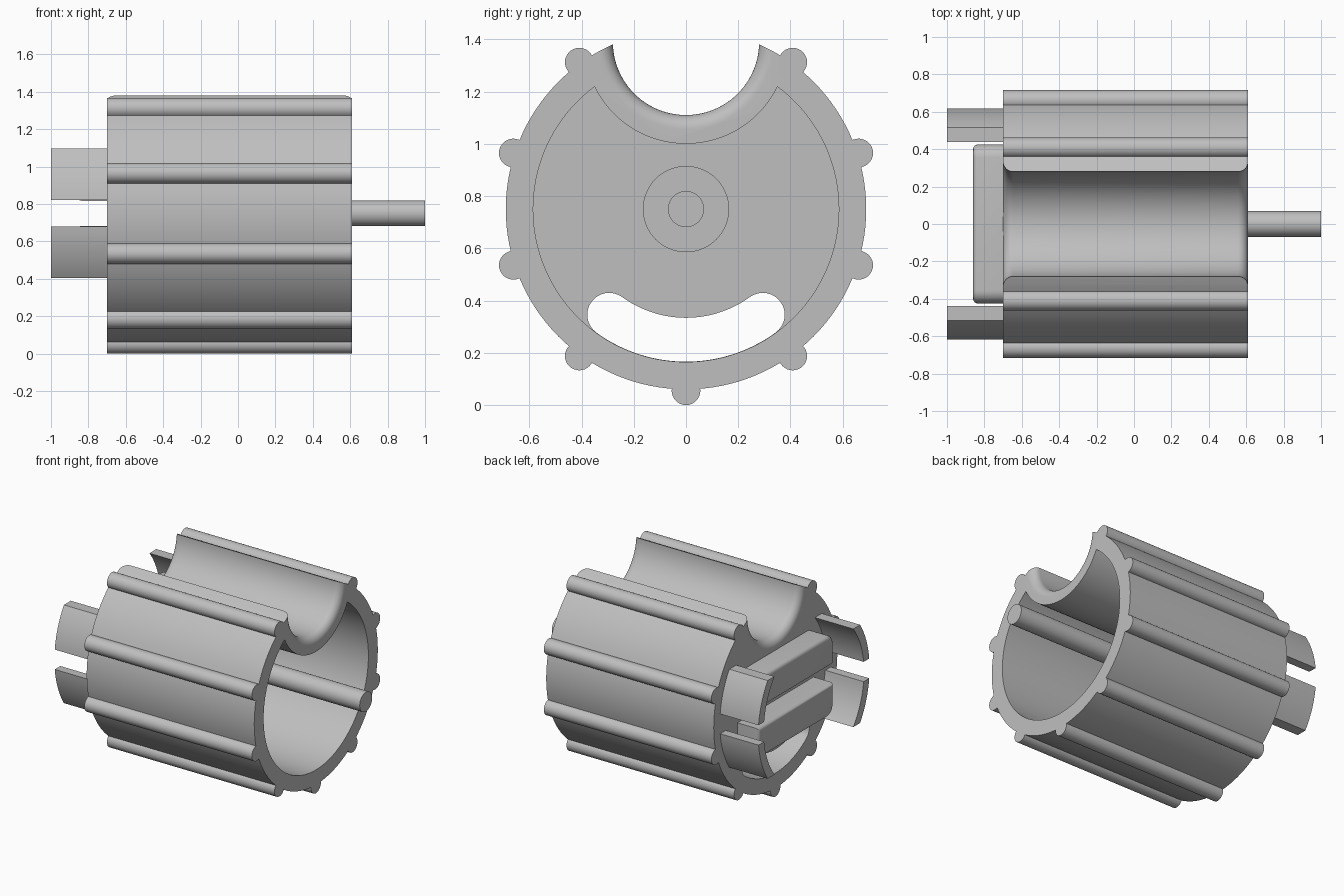
import bpy
import bmesh
from math import sin, cos, asin, pi, radians

old = bpy.data.objects.get("Cube")
if old:
    bpy.data.objects.remove(old, do_unlink=True)

CZ = 0.75                      # height of the main axis, which runs along x
GZ = 1.39                      # height of the groove axis
BACK, FRONT = -0.7, 0.61       # ends of the housing
WALL = 0.1                     # thickness of the end wall

grey = bpy.data.materials.new("light_grey")
grey.use_nodes = True
grey.diffuse_color = (0.52, 0.52, 0.52, 1)
grey.node_tree.nodes["Principled BSDF"].inputs["Base Color"].default_value = grey.diffuse_color


def loft(name, rings, edge_bevel=0):
    """Skin a list of (x, outline) rings, outline being (y, z) points."""
    bm = bmesh.new()
    loops = [[bm.verts.new((x, y, z)) for y, z in pts] for x, pts in rings]
    n = len(loops[0])
    for a, b in zip(loops, loops[1:]):
        for i in range(n):
            j = (i + 1) % n
            bm.faces.new((a[i], a[j], b[j], b[i]))
    end = bm.faces.new(loops[0])
    bm.faces.new(loops[-1])
    bmesh.ops.recalc_face_normals(bm, faces=bm.faces)
    if edge_bevel:
        bmesh.ops.bevel(bm, geom=list(end.edges), offset=edge_bevel, segments=4,
                        profile=0.5, affect='EDGES')
    mesh = bpy.data.meshes.new(name)
    bm.to_mesh(mesh)
    bm.free()
    mesh.materials.append(grey)
    obj = bpy.data.objects.new(name, mesh)
    bpy.context.collection.objects.link(obj)
    return obj


def arc(cy, cz, r, a0, a1, n=24):
    return [(cy + r * cos(a0 + (a1 - a0) * i / n), cz + r * sin(a0 + (a1 - a0) * i / n))
            for i in range(n + 1)]


def circle(cy, cz, r, n=96):
    return arc(cy, cz, r, 0, 2 * pi, n)[:-1]


def prism(name, pts, x0, x1, edge_bevel=0):
    return loft(name, [(x0, pts), (x1, pts)], edge_bevel)


def combine(target, tool, operation):
    tool.hide_render = True
    bpy.context.view_layer.objects.active = target
    mod = target.modifiers.new("cut", 'BOOLEAN')
    mod.operation, mod.solver, mod.object = operation, 'EXACT', tool
    bpy.ops.object.modifier_apply(modifier=mod.name)
    bpy.data.objects.remove(tool, do_unlink=True)


# Housing: cylinder with nine long ribs
housing = prism("housing", circle(0, CZ, 0.69, 128), BACK, FRONT)
for k in range(-4, 5):
    a = radians(-90 + 36 * k)
    rib = prism("rib", circle(0.695 * cos(a), CZ + 0.695 * sin(a), 0.055, 32), BACK, FRONT)
    combine(housing, rib, 'UNION')

# Cavity, leaving a curved skin under the groove
cavity = prism("cavity_cutter", circle(0, CZ, 0.585, 128), BACK + WALL, FRONT + 0.2)
combine(cavity, prism("skin", circle(0, GZ, 0.39), BACK - 0.2, FRONT + 0.4), 'DIFFERENCE')
combine(housing, cavity, 'DIFFERENCE')

# Groove along the top, with rounded lips at both ends
R, F = 0.28, 0.055
lip = [(F * (1 - cos(t)), R + F * (1 - sin(t))) for t in [i * pi / 16 for i in range(9)]]
profile = [(BACK - 0.1, R + F)] + [(BACK + d, r) for d, r in lip]
profile += [(FRONT - d, r) for d, r in reversed(lip)] + [(FRONT + 0.1, R + F)]
combine(housing, loft("groove_cutter", [(x, circle(0, GZ, r)) for x, r in profile]), 'DIFFERENCE')

# Curved slot through the end wall
r_mid, r_end = 0.5, 0.084
a0, a1 = radians(-126), radians(-54)
slot = arc(0, CZ, r_mid + r_end, a0, a1, 40)
slot += arc(r_mid * cos(a1), CZ + r_mid * sin(a1), r_end, a1, a1 + pi, 16)[1:]
slot += arc(0, CZ, r_mid - r_end, a1, a0, 40)[1:]
slot += arc(r_mid * cos(a0), CZ + r_mid * sin(a0), r_end, a0 + pi, a0 + 2 * pi, 16)[1:-1]
combine(housing, prism("slot_cutter", slot, BACK - 0.1, BACK + WALL + 0.05), 'DIFFERENCE')

# Shaft and its collar inside the cavity
prism("shaft", circle(0, CZ, 0.069, 48), BACK + 0.05, 1.0)
prism("shaft_collar", circle(0, CZ, 0.165, 64), BACK + 0.05, BACK + 0.2)

# Four curved prongs and two rounded bars on the end wall
LOW, HIGH = 0.07, 0.347
RO, RI = 0.622, 0.56
prong = arc(0, 0, RO, asin(LOW / RO), asin(HIGH / RO), 12)
prong += arc(0, 0, RI, asin(HIGH / RI), asin(LOW / RI), 12)
C = 0.07
bar = [(-0.425, 0.067), (0.425, 0.067)]
bar += arc(0.425 - C, 0.285 - C, C, 0, pi / 2, 8) + arc(C - 0.425, 0.285 - C, C, pi / 2, pi, 8)
for sz, level in ((1, "upper"), (-1, "lower")):
    for sy, side in ((1, "back"), (-1, "front")):
        prism(f"{level}_{side}_prong", [(sy * y, CZ + sz * z) for y, z in prong], -1.0, BACK + 0.02)
    prism(f"{level}_end_bar", [(y, CZ + sz * z) for y, z in bar], -0.86, BACK + 0.02, 0.025)

# Smooth shading with crisp edges
bpy.ops.object.select_all(action='DESELECT')
for obj in bpy.context.scene.objects:
    if obj.type == 'MESH' and grey.name in obj.data.materials:
        obj.select_set(True)
        bpy.context.view_layer.objects.active = obj
bpy.ops.object.shade_smooth_by_angle(angle=radians(30))
